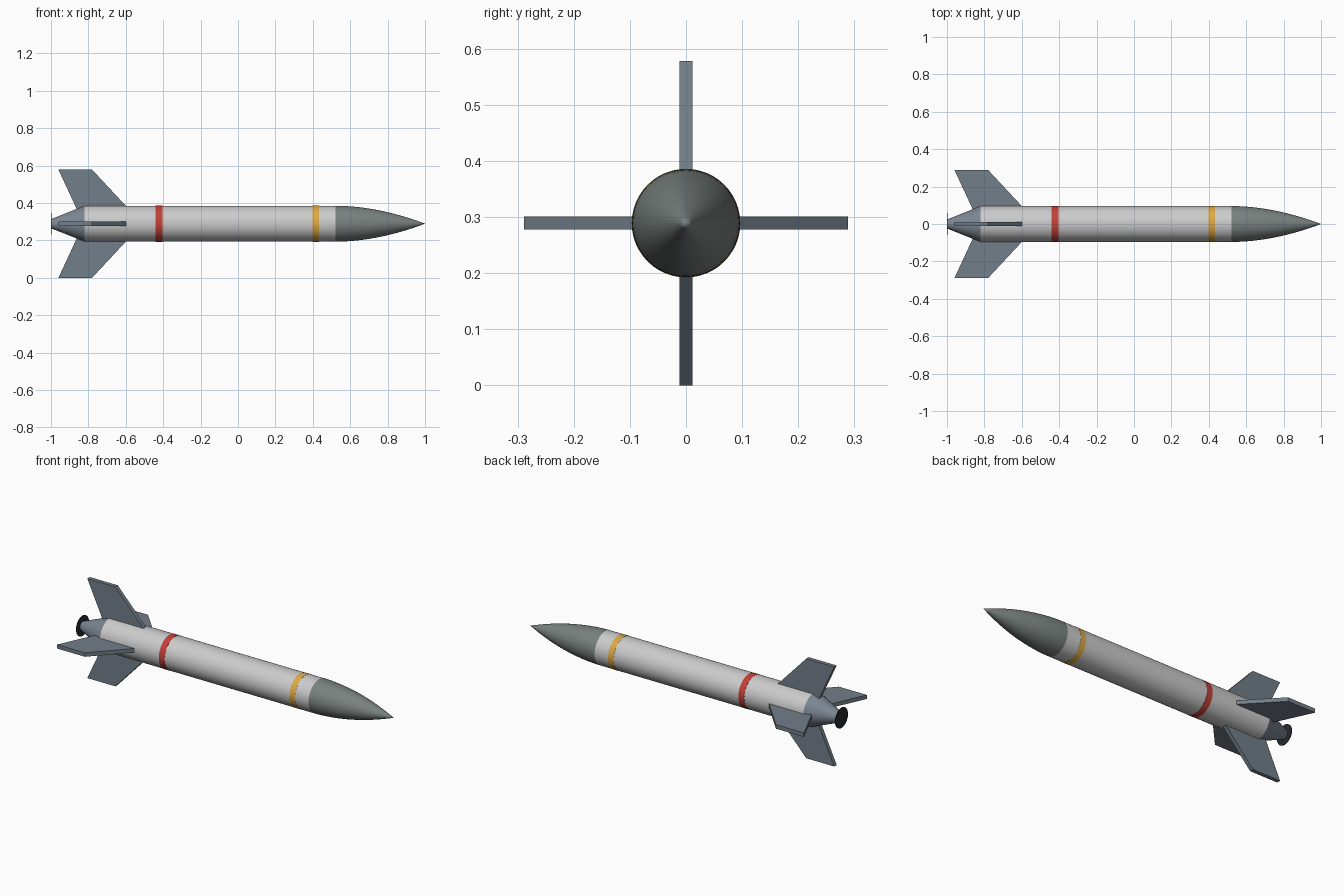
import bpy, bmesh, math
from mathutils import Matrix

if "Cube" in bpy.data.objects:
    bpy.data.objects.remove(bpy.data.objects["Cube"])

AXIS_Z = 0.289   # height of the body axis
R = 0.096        # body radius
SEG = 48


def finish(name, bm, color, smooth):
    bmesh.ops.recalc_face_normals(bm, faces=bm.faces[:])
    me = bpy.data.meshes.new(name)
    bm.to_mesh(me)
    bm.free()
    ob = bpy.data.objects.new(name, me)
    bpy.context.collection.objects.link(ob)
    ob.location.z = AXIS_Z
    mat = bpy.data.materials.new(name + "_paint")
    mat.diffuse_color = (*color, 1)
    mat.use_nodes = True
    mat.node_tree.nodes["Principled BSDF"].inputs["Base Color"].default_value = mat.diffuse_color
    me.materials.append(mat)
    if smooth:
        bpy.ops.object.select_all(action='DESELECT')
        ob.select_set(True)
        bpy.context.view_layer.objects.active = ob
        bpy.ops.object.shade_smooth_by_angle(angle=math.radians(30))
    return ob


def lathe(name, profile, color):
    """Revolve (x, radius) points around the x axis; ends are capped."""
    bm = bmesh.new()
    rings = []
    for x, r in profile:
        if r == 0:
            rings.append([bm.verts.new((x, 0, 0))] * SEG)
        else:
            rings.append([bm.verts.new((x, r * math.cos(a), r * math.sin(a)))
                          for a in (2 * math.pi * i / SEG for i in range(SEG))])
    for a, b in zip(rings, rings[1:]):
        for i in range(SEG):
            j = (i + 1) % SEG
            quad = [a[i], a[j], b[j], b[i]]
            bm.faces.new(list(dict.fromkeys(quad)))
    for ring, (x, r) in ((rings[0], profile[0]), (rings[-1], profile[-1])):
        if r > 0:
            bm.faces.new(ring)
    return finish(name, bm, color, True)


def fin(name, angle):
    """Swept trapezoid plate, turned about the body axis."""
    outline = [(-0.585, 0.08), (-0.78, 0.289), (-0.96, 0.289), (-0.863, 0.08)]
    bm = bmesh.new()
    face = bm.faces.new([bm.verts.new((x, -0.0115, z)) for x, z in outline])
    ext = bmesh.ops.extrude_face_region(bm, geom=[face])
    moved = [v for v in ext["geom"] if isinstance(v, bmesh.types.BMVert)]
    bmesh.ops.translate(bm, verts=moved, vec=(0, 0.023, 0))
    bm.transform(Matrix.Rotation(angle, 4, 'X'))
    return finish(name, bm, (0.17, 0.21, 0.25), False)


# Main tube
lathe("body_tube", [(-0.82, R), (0.52, R)], (0.72, 0.75, 0.72))

# Curved nose
nose = [(0.52 + 0.48 * t, R * (1 - t ** 1.9)) for t in (i / 16 for i in range(16))]
lathe("nose_cone", nose + [(1.0, 0)], (0.19, 0.22, 0.21))

# Painted bands
lathe("rear_band", [(-0.441, R + 0.0008), (-0.404, R + 0.0008)], (0.55, 0.05, 0.04))
lathe("front_band", [(0.398, R + 0.0008), (0.433, R + 0.0008)], (0.72, 0.40, 0.06))

# Tapered tail and nozzle plate
lathe("tail_cone", [(-0.998, 0.025), (-0.82, R)], (0.20, 0.24, 0.29))
lathe("nozzle_plate", [(-1.0, 0.058), (-0.997, 0.058)], (0.02, 0.022, 0.026))

# Four fins
for i, side in enumerate(("top", "left", "bottom", "right")):
    fin(side + "_fin", i * math.pi / 2)
